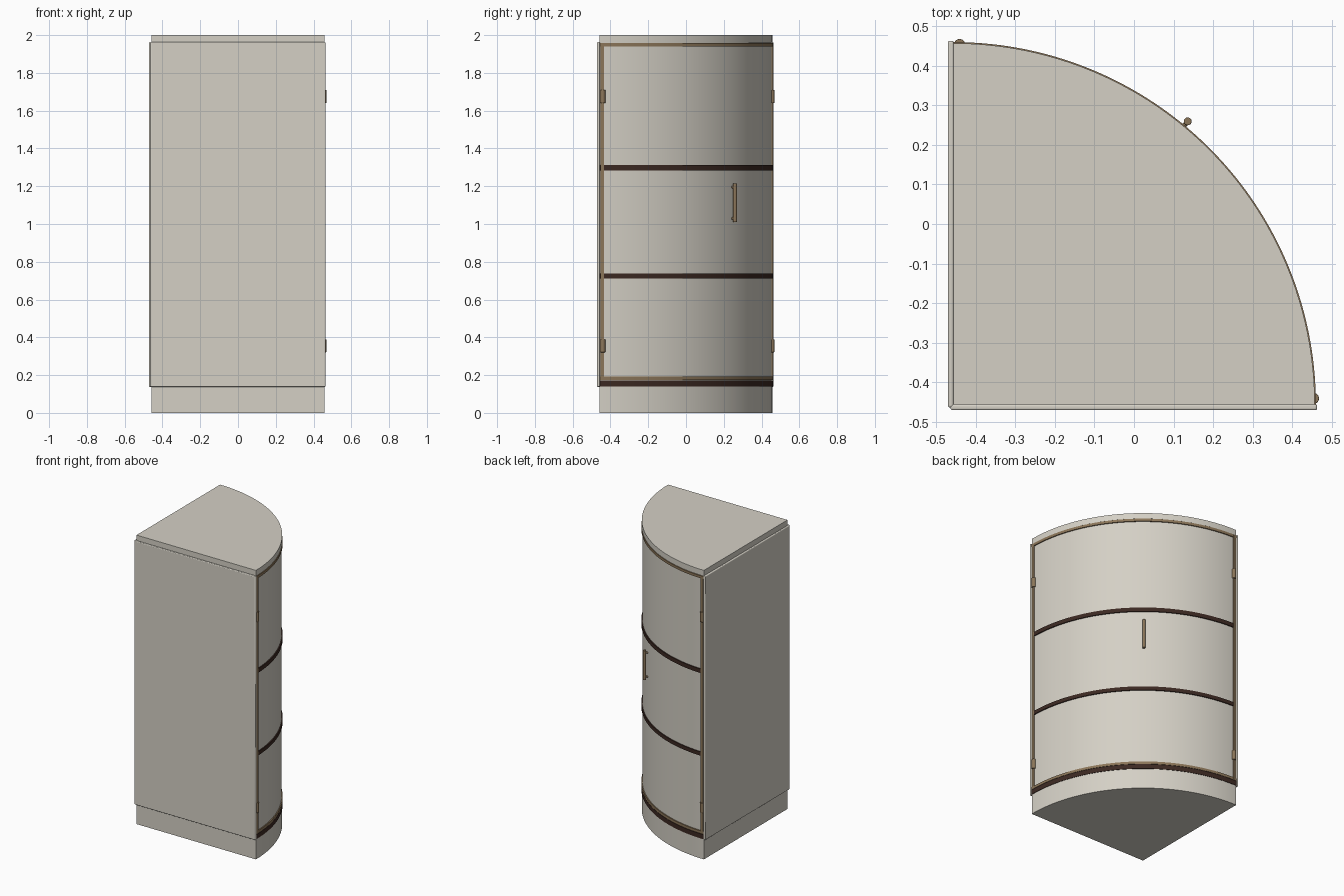
import bpy, bmesh, math
from mathutils import Vector, Matrix

if "Cube" in bpy.data.objects:
    bpy.data.objects.remove(bpy.data.objects["Cube"], do_unlink=True)

CORNER = Vector((-0.457, -0.457, 0))   # axis of the quarter round
R_TOP, R_DOOR, R_TRIM = 0.914, 0.910, 0.917


def material(name, rgb, rough):
    m = bpy.data.materials.new(name)
    m.use_nodes = True
    m.diffuse_color = (*rgb, 1)
    bsdf = m.node_tree.nodes["Principled BSDF"]
    bsdf.inputs["Base Color"].default_value = (*rgb, 1)
    bsdf.inputs["Roughness"].default_value = rough
    return m


CREAM = material("cream lacquer", (0.66, 0.63, 0.56), 0.5)
BRONZE = material("bronze metal", (0.26, 0.18, 0.10), 0.4)
DARK = material("dark wood", (0.045, 0.022, 0.016), 0.5)


def finish(name, bm, mat, bevel=0):
    bmesh.ops.recalc_face_normals(bm, faces=bm.faces)
    me = bpy.data.meshes.new(name)
    bm.to_mesh(me)
    bm.free()
    me.materials.append(mat)
    me.shade_smooth()
    me.set_sharp_from_angle(angle=math.radians(30))
    ob = bpy.data.objects.new(name, me)
    bpy.context.collection.objects.link(ob)
    if bevel:
        mod = ob.modifiers.new("soft edge", "BEVEL")
        mod.width, mod.segments = bevel, 3
        mod.limit_method = "ANGLE"
    return ob


def polar(r, deg, z=0):
    a = math.radians(deg)
    return CORNER + Vector((r * math.cos(a), r * math.sin(a), z))


def sector(name, mat, z0, z1, r1, r0=0, a0=0, a1=90):
    """Extruded slice of a ring; r0 = 0 gives a solid wedge."""
    n = max(2, round((a1 - a0) * 0.8))
    angles = [a0 + (a1 - a0) * i / n for i in range(n + 1)]
    outline = [polar(r1, a, z0) for a in angles]
    outline += [polar(r0, a, z0) for a in reversed(angles)] if r0 else [polar(0, 0, z0)]
    bm = bmesh.new()
    face = bm.faces.new([bm.verts.new(p) for p in outline])
    up = bmesh.ops.extrude_face_region(bm, geom=[face], use_keep_orig=True)
    moved = [v for v in up["geom"] if isinstance(v, bmesh.types.BMVert)]
    bmesh.ops.translate(bm, vec=(0, 0, z1 - z0), verts=moved)
    return finish(name, bm, mat)


def box(name, mat, lo, hi, bevel=0):
    lo, hi = Vector(lo), Vector(hi)
    bm = bmesh.new()
    bmesh.ops.create_cube(bm, size=1, matrix=Matrix.Translation((lo + hi) / 2)
                          @ Matrix.Diagonal((*(hi - lo), 1)))
    return finish(name, bm, mat, bevel)


def rod(name, mat, start, end, radius, bevel=0):
    axis = end - start
    bm = bmesh.new()
    bmesh.ops.create_cone(bm, cap_ends=True, segments=24, radius1=radius,
                          radius2=radius, depth=axis.length,
                          matrix=Matrix.Translation((start + end) / 2)
                          @ axis.to_track_quat("Z", "Y").to_matrix().to_4x4())
    return finish(name, bm, mat, bevel)


# Carcass: plinth, top and the two straight side panels
sector("plinth", CREAM, 0, 0.14, R_TOP)
sector("top_panel", CREAM, 1.96, 2.0, R_TOP)
box("front_panel", CREAM, (-0.464, -0.471, 0.138), (0.463, -0.456, 1.964), 0.005)
box("left_wall_panel", CREAM, (-0.471, -0.464, 0.138), (-0.456, 0.463, 1.964), 0.005)

# Dark floor and shelves show as bands between the curved door leaves
sector("floor_board", DARK, 0.14, 0.172, R_TRIM)
SHELVES = [(0.712, 0.738), (1.284, 1.312)]
for i, (z0, z1) in enumerate(SHELVES):
    sector(f"shelf_{i + 1}", DARK, z0, z1, R_TRIM, a0=1.3, a1=88.7)

# Curved door leaves
edges = [0.172] + [z for pair in SHELVES for z in pair] + [1.96]
for i in range(0, len(edges), 2):
    sector(f"door_leaf_{i // 2 + 1}", CREAM, edges[i], edges[i + 1], R_DOOR, R_DOOR - 0.02)

# Bronze frame around the door
sector("frame_bottom", BRONZE, 0.174, 0.192, R_TRIM, R_DOOR - 0.01)
sector("frame_top", BRONZE, 1.94, 1.958, R_TRIM, R_DOOR - 0.01)
for side, a in (("right", 0.2), ("back", 88.6)):
    sector(f"frame_upright_{side}", BRONZE, 0.174, 1.958, R_TRIM, R_DOOR - 0.01, a, a + 1.2)

# Hinge barrels near both ends of the curve
for side, a in (("right", 1.0), ("back", 89.0)):
    for level, z in (("lower", 0.355), ("upper", 1.675)):
        rod(f"hinge_{side}_{level}", BRONZE, polar(0.911, a, z - 0.034),
            polar(0.911, a, z + 0.034), 0.014, 0.002)

# Bar handle on two short posts
HANDLE = 50.4
rod("handle_bar", BRONZE, polar(0.93, HANDLE, 1.01), polar(0.93, HANDLE, 1.215), 0.010, 0.002)
for i, z in enumerate((1.03, 1.195)):
    rod(f"handle_post_{i + 1}", BRONZE, polar(0.90, HANDLE, z), polar(0.93, HANDLE, z), 0.006)
